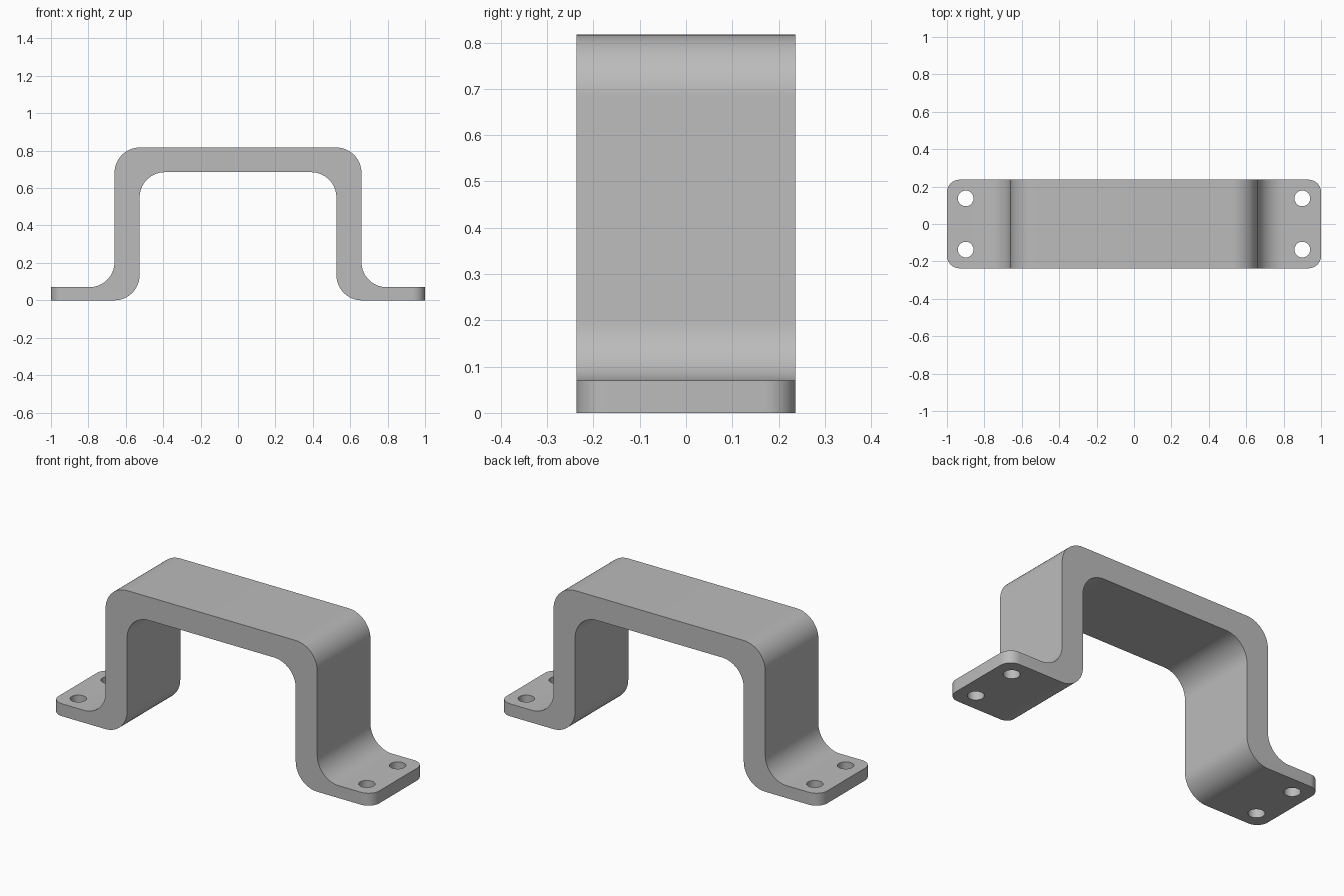
import bpy, bmesh, math
from mathutils import Vector

cube = bpy.data.objects.get("Cube")
if cube:
    bpy.data.objects.remove(cube, do_unlink=True)

HALF_WIDTH = 0.237
BEND = 0.135
FLANGE = 0.07
OUTER, INNER = 0.66, 0.526
TOP, UNDER = 0.817, 0.685

metal = bpy.data.materials.new("grey_metal")
metal.use_nodes = True
metal.diffuse_color = (0.5, 0.5, 0.5, 1)
metal.node_tree.nodes["Principled BSDF"].inputs["Base Color"].default_value = (0.5, 0.5, 0.5, 1)


def fillet(prev, corner, nxt, radius, steps=14):
    """Arc points that round a right-angled corner."""
    c = Vector(corner)
    a = (Vector(prev) - c).normalized() * radius
    b = (Vector(nxt) - c).normalized() * radius
    angles = [math.pi / 2 * i / steps for i in range(steps + 1)]
    return [c + a * (1 - math.sin(t)) + b * (1 - math.cos(t)) for t in angles]


# Strap outline: right half, then its mirror image
half = [(0, UNDER, 0), (INNER, UNDER, BEND), (INNER, 0, BEND), (1, 0, 0),
        (1, FLANGE, 0), (OUTER, FLANGE, BEND), (OUTER, TOP, BEND), (0, TOP, 0)]
corners = half[1:-1] + [(-x, z, r) for x, z, r in reversed(half[1:-1])]
outline = []
for i, (x, z, r) in enumerate(corners):
    if r:
        before, after = corners[i - 1], corners[(i + 1) % len(corners)]
        outline += fillet(before[:2], (x, z), after[:2], r)
    else:
        outline.append(Vector((x, z)))

# Extrude the outline across the width
bm = bmesh.new()
face = bm.faces.new([bm.verts.new((p.x, -HALF_WIDTH, p.y)) for p in outline])
extruded = bmesh.ops.extrude_face_region(bm, geom=[face])["geom"]
bmesh.ops.translate(bm, vec=(0, 2 * HALF_WIDTH, 0),
                    verts=[v for v in extruded if isinstance(v, bmesh.types.BMVert)])

# Round the flange corners in plan
ends = [e for e in bm.edges if all(abs(v.co.x) > 0.999 for v in e.verts)
        and abs(e.verts[0].co.z - e.verts[1].co.z) > 0.01]
bmesh.ops.bevel(bm, geom=ends, offset=0.067, segments=10, profile=0.5, affect='EDGES')
bmesh.ops.recalc_face_normals(bm, faces=bm.faces[:])
mesh = bpy.data.meshes.new("bracket")
bm.to_mesh(mesh)
bm.free()
bracket = bpy.data.objects.new("bracket", mesh)
bpy.context.collection.objects.link(bracket)
mesh.materials.append(metal)

# Screw holes
bm = bmesh.new()
for x in (-0.9, 0.9):
    for y in (-0.137, 0.137):
        made = bmesh.ops.create_cone(bm, cap_ends=True, segments=40, radius1=0.042,
                                     radius2=0.042, depth=0.3)
        bmesh.ops.translate(bm, vec=(x, y, 0.03), verts=made["verts"])
cut_mesh = bpy.data.meshes.new("hole_cutter")
bm.to_mesh(cut_mesh)
bm.free()
cut_mesh.materials.append(metal)
cutter = bpy.data.objects.new("hole_cutter", cut_mesh)
bpy.context.collection.objects.link(cutter)

bpy.ops.object.select_all(action='DESELECT')
bpy.context.view_layer.objects.active = bracket
bracket.select_set(True)
cut = bracket.modifiers.new("screw_holes", 'BOOLEAN')
cut.operation = 'DIFFERENCE'
cut.solver = 'EXACT'
cut.object = cutter
bpy.ops.object.modifier_apply(modifier=cut.name)
bpy.data.objects.remove(cutter, do_unlink=True)
bpy.ops.object.shade_smooth_by_angle(angle=math.radians(30))
